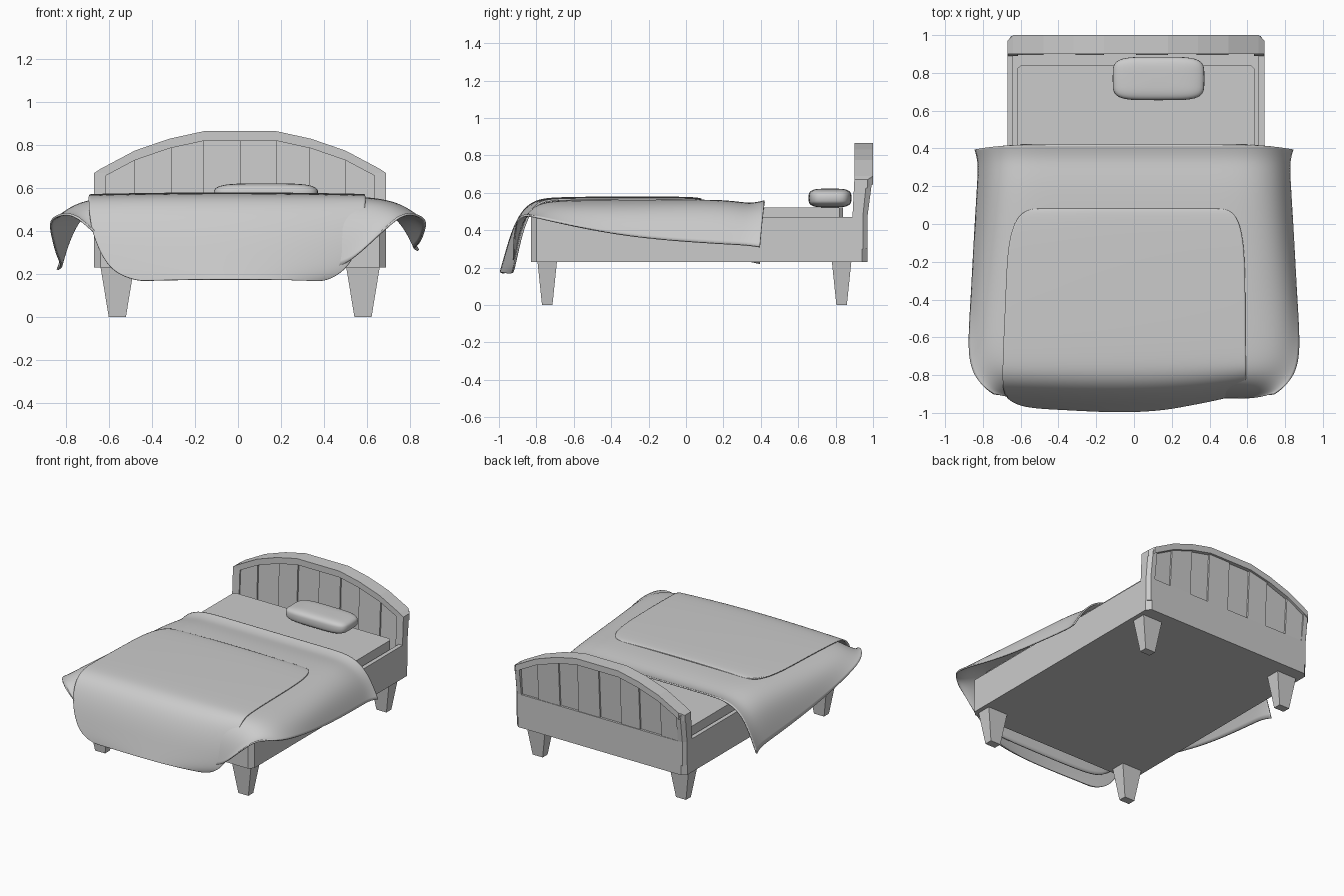
import bpy, bmesh, math

if "Cube" in bpy.data.objects:
    bpy.data.objects.remove(bpy.data.objects["Cube"])

CX = 0.01  # middle of the wooden frame


def make(name, verts, faces, smooth=None):
    me = bpy.data.meshes.new(name)
    me.from_pydata(verts, [], faces)
    bm = bmesh.new()
    bm.from_mesh(me)
    bmesh.ops.recalc_face_normals(bm, faces=bm.faces)
    bm.to_mesh(me)
    bm.free()
    ob = bpy.data.objects.new(name, me)
    bpy.context.collection.objects.link(ob)
    if smooth:
        bpy.context.view_layer.objects.active = ob
        ob.select_set(True)
        bpy.ops.object.shade_smooth_by_angle(angle=math.radians(smooth))
        ob.select_set(False)
    return ob


BOX = [(0, 1, 2, 3), (4, 5, 6, 7), (0, 1, 5, 4), (1, 2, 6, 5), (2, 3, 7, 6), (3, 0, 4, 7)]


def rect(x0, x1, y0, y1, z):
    return [(x0, y0, z), (x1, y0, z), (x1, y1, z), (x0, y1, z)]


def chamfered_box(name, x0, x1, y0, y1, z0, z1, c, recess=None):
    """Box with chamfered upright corners; recess = (rim width, depth) sinks the top."""
    plan = [(x0 + c, y0), (x1 - c, y0), (x1, y0 + c), (x1, y1 - c),
            (x1 - c, y1), (x0 + c, y1), (x0, y1 - c), (x0, y0 + c)]
    rings = [(0, z0), (0, z1)]
    if recess:
        w, d = recess
        rings += [(w, z1), (w, z1 - d)]
    mx, my = (x0 + x1) / 2, (y0 + y1) / 2
    hx, hy = (x1 - x0) / 2, (y1 - y0) / 2
    verts = [(mx + (x - mx) * (1 - w / hx), my + (y - my) * (1 - w / hy), z)
             for w, z in rings for x, y in plan]
    n = len(rings)
    faces = [(r * 8 + i, r * 8 + (i + 1) % 8, r * 8 + 8 + (i + 1) % 8, r * 8 + 8 + i)
             for r in range(n - 1) for i in range(8)]
    faces += [tuple(range(8)), tuple(range(n * 8 - 8, n * 8))]
    return make(name, verts, faces)


def cloth(name, rows, corners):
    """Subdivided sheet from rows of control points."""
    n = len(rows[0])
    verts = [p for r in rows for p in r]
    faces = [(j * n + i, j * n + i + 1, j * n + n + i + 1, j * n + n + i)
             for j in range(len(rows) - 1) for i in range(n - 1)]
    ob = make(name, verts, faces, 50)
    sub = ob.modifiers.new("subdivide", 'SUBSURF')
    sub.levels = sub.render_levels = 3
    sub.boundary_smooth = corners
    sol = ob.modifiers.new("thickness", 'SOLIDIFY')
    sol.thickness, sol.offset = 0.01, 0
    return ob


# Frame and mattress
chamfered_box("frame", -0.67, 0.69, -0.83, 0.97, 0.23, 0.47, 0.03, (0.03, 0.1))
chamfered_box("mattress", -0.62, 0.64, -0.76, 0.84, 0.3, 0.52, 0.02)

# Tapered legs
for side, sx in (("left", -1), ("right", 1)):
    for end, y in (("front", -0.742), ("back", 0.832)):
        x = CX + sx * 0.572
        make(f"{end}_{side}_leg", rect(x - 0.04, x + 0.04, y - 0.028, y + 0.028, 0)
             + rect(x - 0.078, x + 0.078, y - 0.052, y + 0.052, 0.232), BOX)

# Headboard outline (right half, mirrored)
half = [(0.17, 0.865), (0.33, 0.83), (0.49, 0.775), (0.65, 0.69), (0.68, 0.67)]
arch = [(CX - x, z) for x, z in reversed(half)] + [(CX + x, z) for x, z in half]


def arch_z(x):
    for (xa, za), (xb, zb) in zip(arch, arch[1:]):
        if x <= xb + 1e-6:
            return za + (zb - za) * (x - xa) / (xb - xa)
    return arch[-1][1]


# Headboard planks, alternately set back, leaning slightly
edges = [-0.62, -0.48, -0.31, -0.16, 0.01, 0.18, 0.33, 0.5, 0.64]
for i, (a, b) in enumerate(zip(edges, edges[1:])):
    d = 0.012 * (i % 2)
    za, zb = arch_z(a) - 0.02, arch_z(b) - 0.02
    verts = [(a, 0.895 + d, 0.4), (b, 0.895 + d, 0.4), (b, 0.912 + d, zb), (a, 0.912 + d, za),
             (a, 0.962 - d, 0.4), (b, 0.962 - d, 0.4), (b, 0.985 - d, zb), (a, 0.985 - d, za)]
    make(f"headboard_plank_{i + 1}", verts, BOX)

# Headboard posts with chamfered outer back edge
for side, sx in (("left", -1), ("right", 1)):
    plan = [(0.625, 0.0), (0.68, 0.0), (0.68, 0.055), (0.66, 0.08), (0.625, 0.08)]
    verts = [(CX + sx * x, y0 + y * k, z) for z, y0, k in ((0.3, 0.89, 1), (0.47, 0.89, 1), (0.67, 0.9, 1.2))
             for x, y in plan]
    faces = [(r + i, r + (i + 1) % 5, r + 5 + (i + 1) % 5, r + 5 + i) for r in (0, 5) for i in range(5)]
    make(f"headboard_{side}_post", verts, faces + [(0, 1, 2, 3, 4), (10, 11, 12, 13, 14)])

# Arched cap rail
n = len(arch)
ring = []
for i, (x, z) in enumerate(arch):
    back = 0.97 if i in (0, n - 1) else 1.0
    ring += [(x, 0.90, z - 0.045), (x, 0.90, z), (x, back, z), (x, back, z - 0.045)]
faces = [(4 * i + k, 4 * i + (k + 1) % 4, 4 * i + 4 + (k + 1) % 4, 4 * i + 4 + k)
         for i in range(n - 1) for k in range(4)]
make("headboard_cap", ring, faces + [(0, 1, 2, 3), (4 * n - 4, 4 * n - 3, 4 * n - 2, 4 * n - 1)])

# Pillow: boxy superellipsoid
S, R = 40, 20


def power(v, p):
    return math.copysign(abs(v) ** p, v)


verts = []
for j in range(R + 1):
    t = math.pi * (j / R - 0.5)
    for i in range(S):
        a = 2 * math.pi * i / S
        c = power(math.cos(t), 0.5)
        verts.append((0.13 + 0.243 * c * power(math.cos(a), 0.45),
                      0.77 + 0.115 * c * power(math.sin(a), 0.45),
                      0.572 + 0.05 * power(math.sin(t), 0.6)))
faces = [(j * S + i, j * S + (i + 1) % S, j * S + S + (i + 1) % S, j * S + S + i)
         for j in range(R) for i in range(S)]
pillow = make("pillow", verts, faces, 60)
bm = bmesh.new()
bm.from_mesh(pillow.data)
bmesh.ops.remove_doubles(bm, verts=bm.verts, dist=1e-5)
bm.to_mesh(pillow.data)
bm.free()

# Lower blanket: per row a centre (y, z), then edge, flank and hem points (x, y, z)
lower = [
    ((0.42, 0.555), (0.62, 0.42, 0.555), (0.75, 0.41, 0.47), (0.84, 0.395, 0.31)),
    ((0.34, 0.535), (0.63, 0.34, 0.535), (0.76, 0.34, 0.45), (0.82, 0.33, 0.32)),
    ((0.22, 0.56), (0.64, 0.22, 0.56), (0.77, 0.22, 0.47), (0.825, 0.22, 0.325)),
    ((-0.1, 0.557), (0.66, -0.1, 0.557), (0.79, -0.1, 0.48), (0.845, -0.1, 0.345)),
    ((-0.4, 0.557), (0.66, -0.4, 0.557), (0.81, -0.4, 0.49), (0.86, -0.4, 0.38)),
    ((-0.68, 0.557), (0.66, -0.68, 0.555), (0.79, -0.68, 0.52), (0.88, -0.68, 0.44)),
    ((-0.81, 0.54), (0.63, -0.81, 0.54), (0.74, -0.8, 0.51), (0.85, -0.8, 0.47)),
    ((-0.89, 0.42), (0.60, -0.89, 0.43), (0.70, -0.88, 0.46), (0.79, -0.87, 0.485)),
    ((-0.92, 0.21), (0.53, -0.92, 0.26), (0.64, -0.92, 0.37), (0.74, -0.90, 0.46)),
]
rows = []
for (y, z), *side in lower:
    pts = [(0.42, y, z)] + side
    sag = 0.09 * max(0, min(1, (y + 0.7) / 1.1))  # left hem hangs lower
    left = [(-x, py, pz - (sag if k == 3 else 0)) for k, (x, py, pz) in enumerate(pts)]
    rows.append(left[::-1] + [(0, y, z)] + pts)
cloth("lower_blanket", rows, 'PRESERVE_CORNERS')

# Upper blanket: side profile (y, z) with left and right edges
upper = [(0.08, 0.565, -0.53, 0.47), (0.06, 0.572, -0.61, 0.54), (-0.08, 0.576, -0.67, 0.585),
         (-0.4, 0.576, -0.68, 0.59), (-0.7, 0.573, -0.695, 0.59), (-0.8, 0.562, -0.695, 0.595),
         (-0.875, 0.51, -0.695, 0.59), (-0.93, 0.40, -0.68, 0.58), (-0.965, 0.28, -0.63, 0.54),
         (-0.985, 0.21, -0.57, 0.48), (-0.995, 0.175, -0.47, 0.40)]
rows = []
for y, z, xl, xr in upper:
    hang = max(0, min(1, (-0.7 - y) / 0.3))
    row = []
    for f in (0, 0.06, 0.25, 0.5, 0.75, 0.94, 1):
        e = (2 * f - 1) ** 2
        row.append((xl + (xr - xl) * f, y + hang * e * (0.02 + 0.05 * f), z - 0.008 * e))
    rows.append(row)
cloth("upper_blanket", rows, 'ALL')
